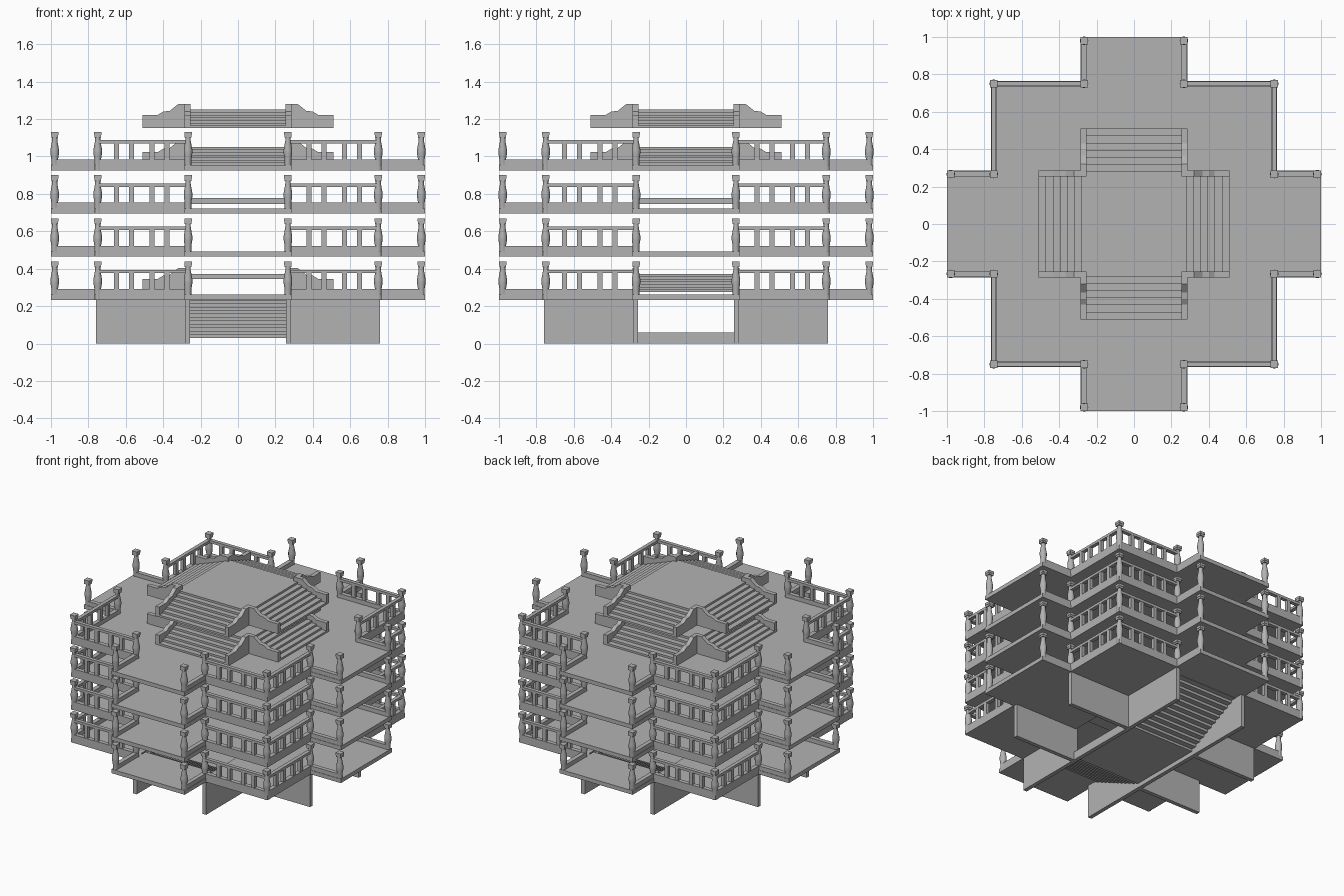
import bpy, bmesh, math
from mathutils import Matrix, Vector

if "Cube" in bpy.data.objects:
    bpy.data.objects.remove(bpy.data.objects["Cube"])

stone = bpy.data.materials.new("grey stone")
stone.use_nodes = True
GREY = (0.45, 0.45, 0.45, 1)
stone.diffuse_color = GREY
stone.node_tree.nodes["Principled BSDF"].inputs["Base Color"].default_value = GREY

EDGE, ARM, TIP = 0.765, 0.285, 1.0       # slab half width, arm half width, arm reach
RAIL, GATE = 0.75, 0.267                 # post lines
LEVELS = [0.233 + 0.231 * i for i in range(4)]


def box(bm, x0, x1, y0, y1, z0, z1):
    m = Matrix.Translation(((x0 + x1) / 2, (y0 + y1) / 2, (z0 + z1) / 2))
    m = m @ Matrix.Diagonal((x1 - x0, y1 - y0, z1 - z0, 1))
    bmesh.ops.create_cube(bm, size=1, matrix=m)


def prism(bm, points, offset):
    face = bm.faces.new([bm.verts.new(p) for p in points])
    ext = bmesh.ops.extrude_face_region(bm, geom=[face])
    moved = [g for g in ext["geom"] if isinstance(g, bmesh.types.BMVert)]
    bmesh.ops.translate(bm, vec=Vector(offset), verts=moved)


def turn(bm, count):
    """Repeat the contents around the vertical axis."""
    base = bm.verts[:] + bm.edges[:] + bm.faces[:]
    for i in range(1, count):
        copy = bmesh.ops.duplicate(bm, geom=base)["geom"]
        bmesh.ops.rotate(bm, cent=(0, 0, 0), matrix=Matrix.Rotation(i * math.tau / count, 3, "Z"),
                         verts=[g for g in copy if isinstance(g, bmesh.types.BMVert)])


def finish(bm, name):
    bmesh.ops.recalc_face_normals(bm, faces=bm.faces)
    mesh = bpy.data.meshes.new(name)
    bm.to_mesh(mesh)
    bm.free()
    mesh.materials.append(stone)
    return mesh


def place(mesh, name, z=0):
    ob = bpy.data.objects.new(name, mesh)
    ob.location.z = z
    bpy.context.collection.objects.link(ob)
    return ob


def vase_post(bm, x, y):
    profile = [(0.018, 0), (0.018, 0.06), (0.023, 0.09), (0.023, 0.11),
               (0.014, 0.16), (0.014, 0.175)]
    rings = [[bm.verts.new((x + r * math.cos(i * math.tau / 12), y + r * math.sin(i * math.tau / 12), z))
              for i in range(12)] for r, z in profile]
    for a, b in zip(rings, rings[1:]):
        for i in range(12):
            j = (i + 1) % 12
            bm.faces.new((a[i], a[j], b[j], b[i]))
    bm.faces.new(rings[0])
    box(bm, x - 0.018, x + 0.018, y - 0.018, y + 0.018, 0.175, 0.188)
    box(bm, x - 0.02, x + 0.02, y - 0.02, y + 0.02, 0.188, 0.205)


# Cross-shaped floor slab
bm = bmesh.new()
quarter = [(ARM, TIP), (ARM, EDGE), (EDGE, EDGE), (EDGE, ARM), (TIP, ARM)]
outline = []
for k in range(4):
    for x, y in quarter:
        for _ in range(k):
            x, y = y, -x
        outline.append((x, y, 0))
prism(bm, outline, (0, 0, 0.028))
slab = finish(bm, "floor_slab")

# Lowest slab, open in the middle for the stairwell
bm = bmesh.new()
for s in (0, 1):
    box(bm, GATE, EDGE, -EDGE, EDGE, 0, 0.028)
    box(bm, EDGE, TIP, -ARM, ARM, 0, 0.028)
    box(bm, -ARM, ARM, 0.70, TIP, 0, 0.028)
    if s == 0:
        bmesh.ops.rotate(bm, cent=(0, 0, 0), matrix=Matrix.Rotation(math.pi, 3, "Z"), verts=bm.verts[:])
open_slab = finish(bm, "stairwell_slab")

# Curbs, rails and balusters around the slab edge
bm = bmesh.new()
for s in (-1, 1):
    a, b = sorted((s * GATE, s * RAIL))
    box(bm, a, b, RAIL - 0.015, RAIL + 0.015, 0.0, 0.058)
    box(bm, a, b, RAIL - 0.013, RAIL + 0.013, 0.143, 0.161)
    for x in (0.38, 0.46, 0.57, 0.65):
        box(bm, s * x - 0.013, s * x + 0.013, RAIL - 0.012, RAIL + 0.012, 0.05, 0.15)
    c = s * GATE
    box(bm, c - 0.015, c + 0.015, RAIL, 0.98, 0.0, 0.058)
turn(bm, 4)
railing = finish(bm, "railing")

# Posts at corners, arm roots and arm tips
bm = bmesh.new()
for x, y in ((RAIL, RAIL), (GATE, RAIL), (-GATE, RAIL), (GATE, 0.98), (-GATE, 0.98)):
    vase_post(bm, x, y)
turn(bm, 4)
posts = finish(bm, "posts")

for i, z in enumerate(LEVELS):
    place(slab if i else open_slab, f"floor_slab_{i + 1}", z)
    place(railing, f"railing_{i + 1}", z)
    ob = place(posts, f"posts_{i + 1}", z)
bpy.ops.object.select_all(action="DESELECT")
ob.select_set(True)
bpy.context.view_layer.objects.active = ob
bpy.ops.object.shade_smooth_by_angle(angle=math.radians(35))


def stair_mesh(name, sides):
    """Raised platform with flights of steps and shaped cheek walls."""
    bm = bmesh.new()
    steps, run = 6, 0.038
    rise = 0.098 / (steps + 1)
    for k in range(steps):
        top = rise * (k + 1)
        box(bm, -0.26, 0.26, 0.51 - run * (k + 1), 0.51 - run * k, max(0, top - 0.03), top)
    cheek = [(0.51, 0), (0.51, 0.07), (0.43, 0.07), (0.40, 0.088), (0.365, 0.092),
             (0.32, 0.128), (0.255, 0.128), (0.255, 0)]
    for x in (-0.285, 0.255):
        prism(bm, [(x, y, z) for y, z in cheek], (0.03, 0, 0))
    if sides == 2:
        bmesh.ops.rotate(bm, cent=(0, 0, 0), matrix=Matrix.Rotation(math.pi / 2, 3, "Z"), verts=bm.verts[:])
    turn(bm, sides)
    box(bm, -0.283, 0.283, -0.283, 0.283, 0.07, 0.098)
    return finish(bm, name)


# Two stacked stair platforms at the top, one over the stairwell
crown = stair_mesh("stair_platform", 4)
place(crown, "lower_stair_platform", 0.953)
place(crown, "upper_stair_platform", 1.152)
place(stair_mesh("stairwell_cover", 2), "stairwell_cover", 0.275)

# Thin platform on the third floor
bm = bmesh.new()
box(bm, -0.26, 0.26, -0.26, 0.26, 0.745, 0.778)
place(finish(bm, "middle_platform"), "middle_platform")

# Ground walls along the four arms
bm = bmesh.new()
for s in (-1, 1):
    box(bm, s * 0.27 - 0.014, s * 0.27 + 0.014, 0.256, 0.76, 0, 0.24)
turn(bm, 4)
place(finish(bm, "ground_walls"), "ground_walls")

# Ground floor plate with low side walls
bm = bmesh.new()
box(bm, -0.27, 0.27, -0.27, 0.27, 0.03, 0.058)
for x in (-0.27, 0.27):
    box(bm, x - 0.014, x + 0.014, -0.27, 0.27, 0, 0.058)
place(finish(bm, "ground_floor"), "ground_floor")

# Ground stairs rising outwards to the lowest slab
bm = bmesh.new()
count = 11
run, rise = (0.70 - 0.27) / count, (0.261 - 0.058) / count
for k in range(count):
    z = 0.058 + rise * k
    box(bm, -0.256, 0.256, 0.27 + run * k, 0.27 + run * (k + 1), z - 0.012, z + rise)
turn(bm, 2)
place(finish(bm, "ground_stairs"), "ground_stairs")
